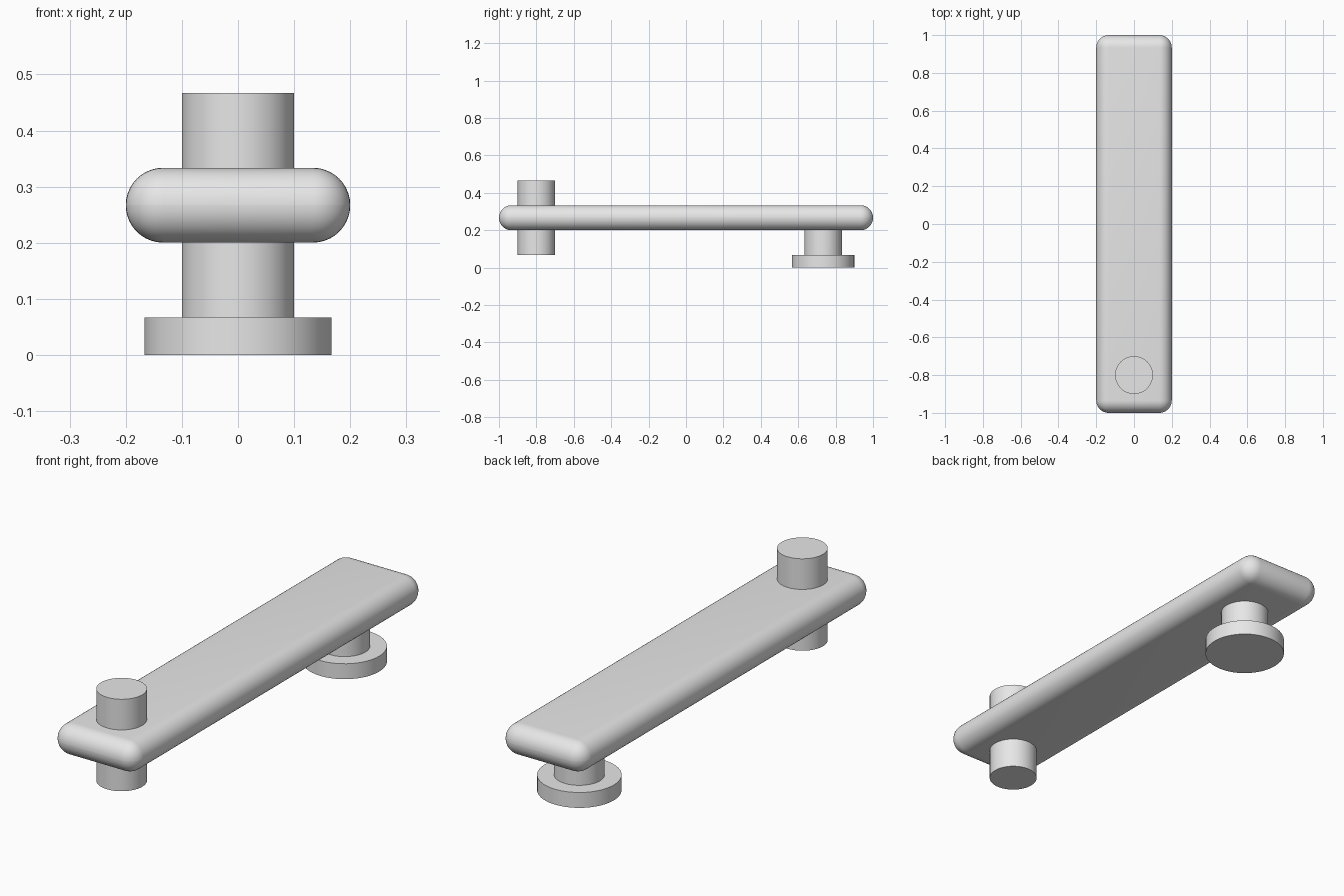
import bpy
import math

cube = bpy.data.objects.get("Cube")
if cube:
    bpy.data.objects.remove(cube, do_unlink=True)

grey = bpy.data.materials.new("light_grey")
grey.use_nodes = True
grey.diffuse_color = (0.8, 0.8, 0.8, 1)
grey.node_tree.nodes["Principled BSDF"].inputs["Base Color"].default_value = (0.8, 0.8, 0.8, 1)


def finish(name):
    obj = bpy.context.object
    obj.name = name
    obj.data.materials.append(grey)
    bpy.ops.object.shade_smooth_by_angle(angle=math.radians(35))
    return obj


def upright_cylinder(name, radius, y, bottom, top):
    bpy.ops.mesh.primitive_cylinder_add(
        vertices=48, radius=radius, depth=top - bottom,
        location=(0, y, (bottom + top) / 2))
    return finish(name)


# Long arm with fully rounded edges
bpy.ops.mesh.primitive_cube_add(size=1, location=(0, 0, 0.267))
arm = bpy.context.object
arm.scale = (0.4, 2, 0.1333)
bpy.ops.object.transform_apply(location=False, rotation=False, scale=True)
bevel = arm.modifiers.new("Rounded edges", 'BEVEL')
bevel.width = 0.0665
bevel.segments = 10
bevel.limit_method = 'NONE'
bpy.ops.object.modifier_apply(modifier=bevel.name)
finish("arm")

# Pin through the front end of the arm
upright_cylinder("front_pin", 0.1, -0.8, 0.067, 0.467)

# Post and round foot under the back end
upright_cylinder("back_post", 0.1, 0.733, 0.06, 0.267)
upright_cylinder("back_foot", 0.1667, 0.733, 0, 0.067)
